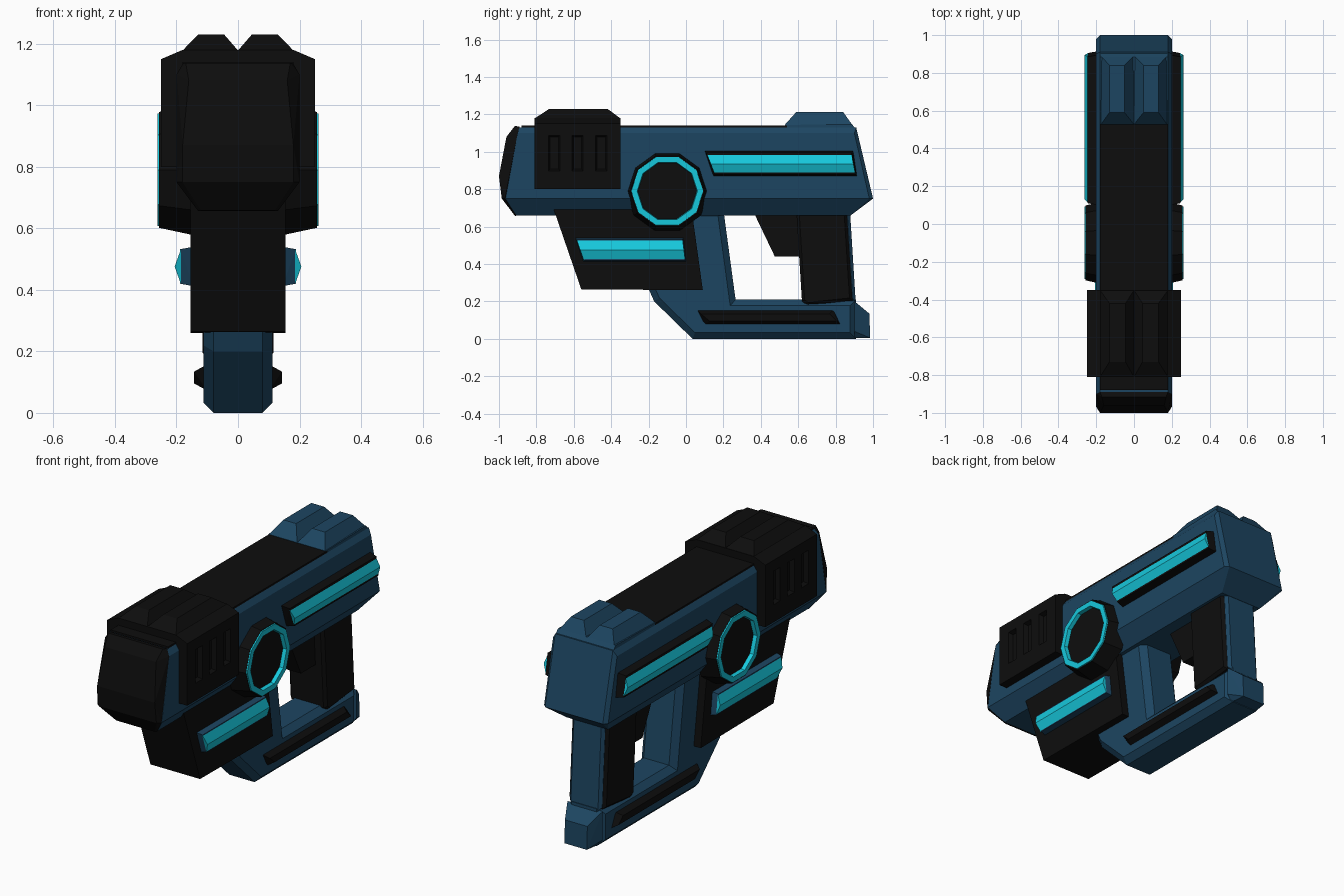
import bpy, bmesh
from math import tau
from mathutils import Vector

if "Cube" in bpy.data.objects:
    bpy.data.objects.remove(bpy.data.objects["Cube"])


def material(name, rgb):
    m = bpy.data.materials.new(name)
    m.diffuse_color = (*rgb, 1)
    m.use_nodes = True
    m.node_tree.nodes["Principled BSDF"].inputs["Base Color"].default_value = m.diffuse_color
    return m


BLUE = material("blue", (0.012, 0.06, 0.12))
BLACK = material("black", (0.004, 0.004, 0.004))
TEAL = material("teal", (0.008, 0.58, 0.72))


def finish(name, bm, mat, mirror=False):
    bmesh.ops.recalc_face_normals(bm, faces=bm.faces)
    me = bpy.data.meshes.new(name)
    bm.to_mesh(me)
    bm.free()
    ob = bpy.data.objects.new(name, me)
    bpy.context.collection.objects.link(ob)
    if mat:
        me.materials.append(mat)
    if mirror:
        ob.modifiers.new("mirror", 'MIRROR').use_mirror_merge = False
    return ob


def add_hull(bm, pts):
    verts = [bm.verts.new(p) for p in pts]
    res = bmesh.ops.convex_hull(bm, input=verts)
    junk = [g for g in res["geom_interior"] if isinstance(g, bmesh.types.BMVert)]
    bmesh.ops.delete(bm, geom=junk, context='VERTS')


def hull(name, pts, mat, mirror=False):
    bm = bmesh.new()
    add_hull(bm, pts)
    bmesh.ops.dissolve_limit(bm, angle_limit=0.01, verts=bm.verts, edges=bm.edges)
    return finish(name, bm, mat, mirror)


def both(pts):
    return [(s * x, y, z) for x, y, z in pts for s in (1, -1)]


def prism(name, profile, w, mat, chamfer=0):
    """Side profile (y, z) extruded to +-w, with chamfered rims."""
    bm = bmesh.new()
    f = bm.faces.new([bm.verts.new((-w, y, z)) for y, z in profile])
    ext = bmesh.ops.extrude_face_region(bm, geom=[f], use_keep_orig=True)
    bmesh.ops.translate(bm, vec=(2 * w, 0, 0),
                        verts=[g for g in ext["geom"] if isinstance(g, bmesh.types.BMVert)])
    bmesh.ops.recalc_face_normals(bm, faces=bm.faces)
    if chamfer:
        rims = [e for e in bm.edges if abs(e.verts[0].co.x - e.verts[1].co.x) < 1e-4]
        bmesh.ops.bevel(bm, geom=rims, offset=chamfer, segments=1, affect='EDGES')
    return finish(name, bm, mat)


def lathe(name, profile, mat, closed):
    """Ten-sided turning of (x, radius) about the side disc axis."""
    cy, cz = -0.10, 0.79
    bm = bmesh.new()
    vs = [bm.verts.new((x, cy + r, cz)) for x, r in profile]
    pairs = list(zip(vs, vs[1:])) + ([(vs[-1], vs[0])] if closed else [])
    es = [bm.edges.new(p) for p in pairs]
    bmesh.ops.spin(bm, geom=vs + es, cent=(0, cy, cz), axis=(1, 0, 0), angle=tau, steps=10)
    bmesh.ops.remove_doubles(bm, verts=bm.verts, dist=1e-4)
    return finish(name, bm, mat, True)


def plate(name, quad, x0, x1, inset, mat):
    """Raised side plate: quad outline at x0, shrunk in height at x1."""
    mid = sum(z for _, z in quad) / 4
    top = []
    for i, (y, z) in enumerate(quad):
        dy = inset if i in (0, 3) else -inset
        top.append((x1, y + dy, z + (inset if z < mid else -inset)))
    hull(name, [(x0, y, z) for y, z in quad] + top, mat, True)


def ridge(name, quad, x0, x1, mat):
    """Light bar with one long crease at mid height."""
    a, b, c, d = [Vector((x0, y, z)) for y, z in quad]
    ends = [(a + d) / 2, (b + c) / 2]
    hull(name, [a, b, c, d] + [(x1, e.y, e.z) for e in ends], mat, True)


def sight_rail(name, base, top, mat):
    """Tapered rail: each end is (x0, x1, y0, y1, z)."""
    hull(name, [(x, y, e[4]) for e in (base, top) for x in e[:2] for y in e[2:4]], mat, True)


# Main body
hull("body", both([
    (0.18, -0.895, 1.13), (0.18, 0.91, 1.13), (0.20, -0.90, 1.10), (0.20, 0.90, 1.10),
    (0.20, -0.965, 0.75), (0.20, 0.98, 0.75), (0.18, 1.0, 0.75),
    (0.13, -0.91, 0.66), (0.13, 0.88, 0.66)]), BLUE)
hull("top_strip", both([(0.18, y, z) for y in (-0.88, 0.54) for z in (1.12, 1.14)]), BLACK)

# Muzzle cap
hull("muzzle_cap", both([
    (0.18, -0.89, 1.135), (0.20, -0.90, 1.10), (0.20, -0.968, 0.75), (0.13, -0.908, 0.657),
    (0.17, -0.915, 1.138), (0.16, -0.96, 1.08), (0.18, -1.0, 0.87), (0.18, -0.985, 0.75),
    (0.12, -0.915, 0.658)]), BLACK)

# Front housing with three slots in each side
block = hull("front_housing", both([
    (x, y, z) for y in (-0.81, -0.35)
    for x, z in ((0.25, 0.80), (0.25, 1.15), (0.18, 1.18))]), BLACK)
bm = bmesh.new()
for s in (1, -1):
    for y in (-0.705, -0.58, -0.453):
        add_hull(bm, [(s * x, y + a * w, 0.993 + b * (w + 0.064))
                      for x, w in ((0.26, 0.034), (0.225, 0.022))
                      for a in (1, -1) for b in (1, -1)])
cutter = finish("slot_cutter", bm, None)
cutter.hide_render = True
cutter.display_type = 'WIRE'
cut = block.modifiers.new("slots", 'BOOLEAN')
cut.object = cutter
cut.solver = 'EXACT'

# Twin sight rails
sight_rail("front_sight_rail", (0, 0.18, -0.81, -0.35, 1.178), (0.045, 0.13, -0.73, -0.42, 1.23), BLACK)
hull("rear_sight_base", both([(0.18, 0.53, 1.12), (0.18, 0.53, 1.143), (0.18, 0.885, 1.15),
                              (0.18, 0.91, 1.12)]), BLUE)
sight_rail("rear_sight_rail", (0, 0.175, 0.527, 0.89, 1.143), (0.05, 0.13, 0.59, 0.84, 1.213), BLUE)

# Side discs
lathe("side_disc", [(0.15, 0.222), (0.257, 0.198), (0.24, 0.157), (0.24, 0.0)], BLACK, False)
lathe("disc_ring", [(0.245, 0.193), (0.262, 0.192), (0.262, 0.161), (0.236, 0.157)], TEAL, True)

# Lower front block
prism("lower_block", [(-0.71, 0.70), (-0.56, 0.265), (0.09, 0.26), (0.04, 0.62), (0.03, 0.70)],
      0.155, BLACK)

# Guard frame, tail and grip
prism("guard_frame", [(0.0, 0.69), (0.20, 0.69), (0.265, 0.21), (0.91, 0.21), (0.91, 0.0),
                      (0.035, 0.0), (-0.17, 0.2), (-0.21, 0.29), (0.0, 0.32)], 0.112, BLUE, 0.033)
hull("frame_tail", both([(0.11, 0.90, 0.20), (0.11, 0.90, 0.04), (0.08, 0.90, 0.003),
                         (0.07, 0.98, 0.135), (0.07, 0.985, 0.005), (0.10, 0.92, 0.185)]), BLUE)
prism("grip", [(0.59, 0.68), (0.62, 0.20), (0.65, 0.18), (0.89, 0.205), (0.86, 0.68)],
      0.115, BLACK, 0.015)
prism("grip_spine", [(0.82, 0.68), (0.877, 0.68), (0.907, 0.20), (0.85, 0.20)], 0.10, BLUE, 0.015)
prism("trigger", [(0.365, 0.67), (0.475, 0.44), (0.605, 0.44), (0.605, 0.67)], 0.06, BLACK)

# Side plates and light bars
plate("upper_bar_frame", [(0.10, 1.005), (0.895, 1.005), (0.915, 0.87), (0.145, 0.87)],
      0.19, 0.245, 0.01, BLACK)
ridge("upper_light_bar", [(0.112, 0.987), (0.885, 0.987), (0.905, 0.885), (0.152, 0.885)],
      0.243, 0.262, TEAL)
plate("lower_bar_frame", [(-0.592, 0.54), (-0.012, 0.54), (0.003, 0.412), (-0.55, 0.412)],
      0.145, 0.188, 0.008, BLUE)
ridge("lower_light_bar", [(-0.585, 0.531), (-0.018, 0.531), (-0.004, 0.42), (-0.547, 0.42)],
      0.186, 0.206, TEAL)
plate("frame_side_bar", [(0.056, 0.158), (0.79, 0.158), (0.83, 0.072), (0.10, 0.072)],
      0.10, 0.143, 0.024, BLACK)
